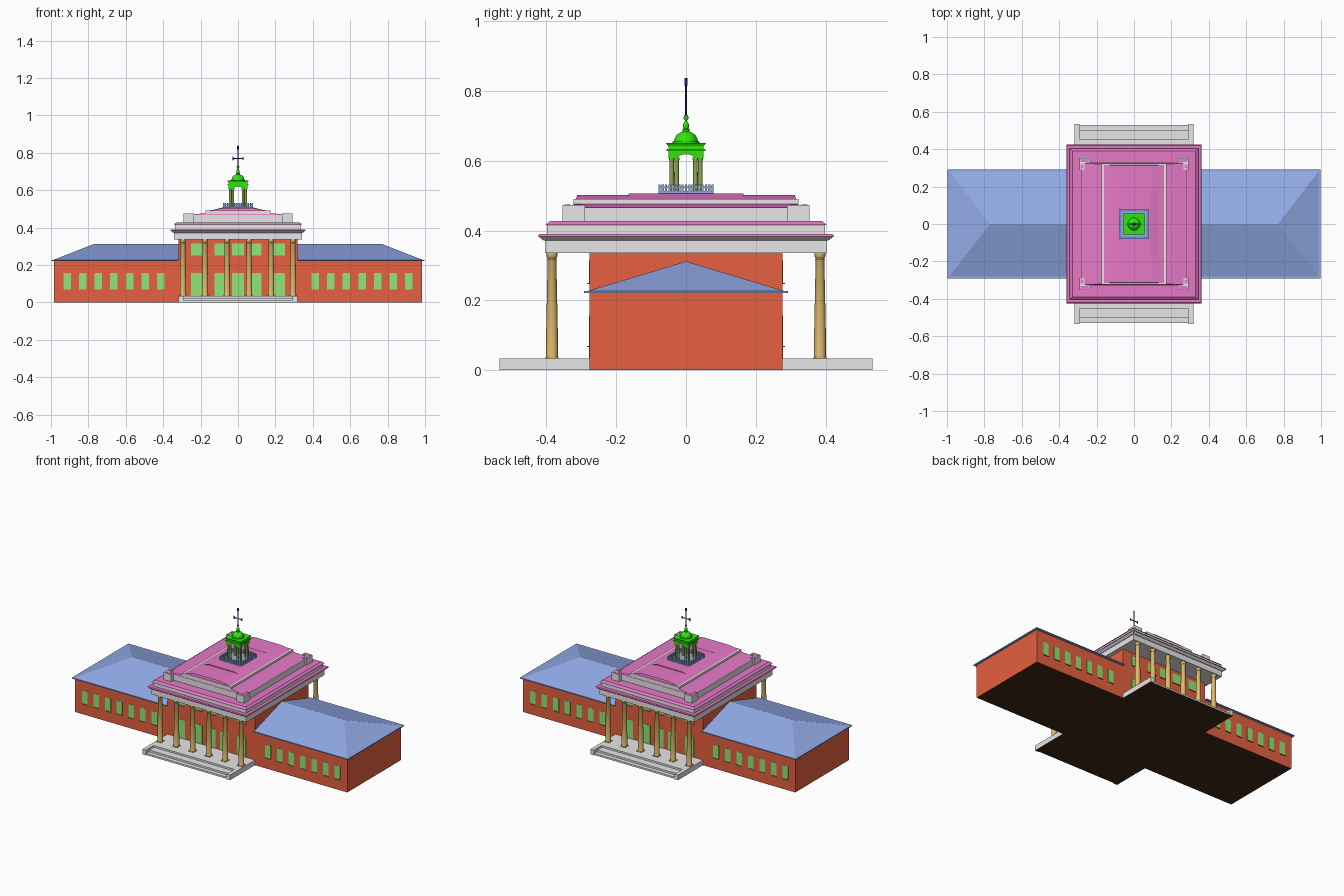
import bpy, bmesh, math

if "Cube" in bpy.data.objects:
    bpy.data.objects.remove(bpy.data.objects["Cube"])


def lin(c):
    c /= 255
    return c / 12.92 if c <= 0.04045 else ((c + 0.055) / 1.055) ** 2.4


def mat(name, r, g, b):
    m = bpy.data.materials.new(name)
    m.diffuse_color = (lin(r), lin(g), lin(b), 1)
    m.use_nodes = True
    m.node_tree.nodes["Principled BSDF"].inputs["Base Color"].default_value = m.diffuse_color
    return m


BRICK = mat("brick_red", 230, 96, 64)
STONE = mat("pale_stone", 230, 230, 230)
PINK = mat("pink_roofing", 231, 121, 200)
BLUE = mat("blue_slate", 146, 170, 231)
GLASS = mat("window_green", 142, 231, 117)
TAN = mat("tan_column", 222, 186, 108)
GREEN = mat("bright_green", 46, 232, 10)
OLIVE = mat("olive_post", 150, 176, 88)
NAVY = mat("navy_metal", 22, 34, 142)
DARK = mat("dark_brown_base", 62, 40, 20)


def mesh(name, verts, faces, m):
    me = bpy.data.meshes.new(name)
    me.from_pydata(verts, [], faces)
    bm = bmesh.new()
    bm.from_mesh(me)
    bmesh.ops.recalc_face_normals(bm, faces=bm.faces)
    bm.to_mesh(me)
    bm.free()
    me.materials.append(m)
    ob = bpy.data.objects.new(name, me)
    bpy.context.collection.objects.link(ob)
    return ob


BOX = [(0, 3, 2, 1), (4, 5, 6, 7), (0, 1, 5, 4), (1, 2, 6, 5), (2, 3, 7, 6), (3, 0, 4, 7)]
CORNERS = [(-1, -1), (1, -1), (1, 1), (-1, 1)]


def box(name, x0, x1, y0, y1, z0, z1, m):
    v = [(x, y, z) for z in (z0, z1) for x, y in ((x0, y0), (x1, y0), (x1, y1), (x0, y1))]
    ob = mesh(name, v, BOX, m)
    if z0 == 0:  # dark underside on everything that touches the ground
        ob.data.materials.append(DARK)
        for p in ob.data.polygons:
            p.material_index = int(p.normal.z < -.9)
    return ob


def tier(name, hx, hy, z0, z1, m, tx=None, ty=None):
    """Centred slab, optionally tapering to half sizes tx, ty at the top."""
    tx, ty = tx or hx, ty or hy
    v = [(a * hx, b * hy, z0) for a, b in CORNERS] + [(a * tx, b * ty, z1) for a, b in CORNERS]
    return mesh(name, v, BOX, m)


def lathe(name, prof, m, x=0, y=0, n=24):
    v = [(x + r * math.cos(2 * math.pi * i / n), y + r * math.sin(2 * math.pi * i / n), z)
         for r, z in prof for i in range(n)]
    f = [(k * n + i, k * n + (i + 1) % n, (k + 1) * n + (i + 1) % n, (k + 1) * n + i)
         for k in range(len(prof) - 1) for i in range(n)]
    f += [tuple(range(n))[::-1], tuple(range(len(v) - n, len(v)))]
    ob = mesh(name, v, f, m)
    bpy.ops.object.select_all(action='DESELECT')
    ob.select_set(True)
    bpy.context.view_layer.objects.active = ob
    bpy.ops.object.shade_smooth_by_angle(angle=math.radians(35))
    return ob


# brick walls
box("wing_walls", -.985, .985, -.277, .277, 0, .225, BRICK)
box("central_upper_walls", -.317, .317, -.277, .277, .225, .336, BRICK)

# hipped wing roofs with thin eaves
for s in (-1, 1):
    a, b = sorted((s * .317, s * .998))
    box("wing_eave", a, b, -.292, .292, .221, .227, BLUE)
    v = [(s * .317, -.285, .226), (s * .99, -.285, .226), (s * .99, .285, .226),
         (s * .317, .285, .226), (s * .317, 0, .312), (s * .77, 0, .312)]
    mesh("wing_roof", v, [(0, 1, 5, 4), (1, 2, 5), (2, 3, 4, 5), (0, 4, 3), (0, 3, 2, 1)], BLUE)


def window(x, s, w, z0, z1, sill):
    y = s * .277
    a, b = sorted((y, y + s * .0015))
    box("window", x - w / 2, x + w / 2, a, b, z0, z1, GLASS)
    if sill:
        a, b = sorted((y, y + s * .006))
        box("window_sill", x - w / 2, x + w / 2, a, b, z0 - .003, z0, BRICK)


for s in (-1, 1):
    # windows and doors
    for i in range(7):
        for e in (-1, 1):
            window(e * (.412 + .0837 * i), s, .04, .07, .156, True)
    for x in (-.22, -.095, 0, .095, .22):
        window(x, s, .062, .25, .314, True)
        window(x, s, .062, .034, .157, False)

    # portico floor, cheek walls and steps
    def slab(name, x0, x1, y0, y1, z1):
        a, b = sorted((s * y0, s * y1))
        box(name, x0, x1, a, b, 0, z1, STONE)
    slab("portico_floor", -.317, .317, .277, .455, .034)
    for e in (-1, 1):
        x0, x1 = sorted((e * .292, e * .317))
        slab("step_cheek", x0, x1, .455, .535, .034)
    slab("lower_step", -.292, .292, .455, .53, .011)
    slab("middle_step", -.292, .292, .455, .503, .0225)

    # portico columns
    for i in range(6):
        x = -.294 + i * .1176
        box("column_plinth", x - .018, x + .018, s * .384 - .018, s * .384 + .018, .034, .038, TAN)
        lathe("portico_column", [(.0175, .038), (.0175, .042), (.0165, .045), (.0165, .12),
              (.0125, .315), (.0145, .318), (.0125, .321), (.016, .328), (.016, .336)],
              TAN, x, s * .384)

# entablature and stepped roof
tier("entablature", .342, .404, .336, .372, STONE)
tier("cornice", .345, .408, .372, .383, STONE, .36, .423)
tier("cornice_roofing", .361, .424, .383, .390, PINK, .358, .421)
tier("upper_frieze", .338, .398, .390, .416, STONE)
tier("terrace_roof", .345, .404, .416, .427, PINK, .33, .39)
tier("attic_wall", .281, .328, .427, .466, STONE)
tier("attic_roof", .279, .326, .466, .477, PINK, .175, .32)
for sx, sy in CORNERS:
    # corner blocks with pink tops and a narrow stone rim
    for ax, bx, ay, by, t in ((.236, .291, .325, .354, .006), (.265, .291, .29, .325, .006)):
        x0, x1 = sorted((sx * ax, sx * bx))
        y0, y1 = sorted((sy * ay, sy * by))
        box("attic_corner_block", x0, x1, y0, y1, .427, .474, STONE)
        box("attic_corner_cap", x0 + t, x1 - t, y0 + t, y1 - t, .473, .4755, PINK)
tier("upper_attic_wall", .174, .323, .466, .490, STONE)
tier("upper_attic_roof", .167, .316, .489, .502, PINK, .09, .312)
tier("lantern_platform", .13, .165, .495, .507, PINK, .085, .165)

# railing and deck around the lantern
H = .076
tier("railing_deck", .079, .079, .505, .509, BLUE)
for s in (-1, 1):
    for z in (.509, .522):
        box("railing_bar", -H, H, s * H - .002, s * H + .002, z, z + .004, BLUE)
        box("railing_bar", s * H - .002, s * H + .002, -H, H, z, z + .004, BLUE)
    for i in range(17):
        t = -H + i * 2 * H / 16
        box("railing_picket", t - .003, t + .003, s * H - .003, s * H + .003, .507, .532, BLUE)
        if 0 < i < 16:
            box("railing_picket", s * H - .003, s * H + .003, t - .003, t + .003, .507, .532, BLUE)

# lantern posts, clustered at the corners
for sx, sy in CORNERS:
    for a, b in ((.041, .041), (.027, .041), (.041, .027)):
        lathe("lantern_post", [(.007, .508), (.0065, .6), (.008, .604), (.008, .61)],
              OLIVE, sx * a, sy * b, 12)

# arched lantern head
arch = [(-.05, .634), (-.05, .606)]
arch += [(-.025 * math.cos(math.pi * i / 10), .606 + .013 * math.sin(math.pi * i / 10)) for i in range(11)]
arch += [(.05, .606), (.05, .634)]
n = len(arch)
for k in range(4):
    c, s = round(math.cos(k * math.pi / 2)), round(math.sin(k * math.pi / 2))
    v = [(c * u - s * d, s * u + c * d, z) for d in (.05, .036) for u, z in arch]
    f = [tuple(range(n)), tuple(range(n, 2 * n))]
    f += [(i, (i + 1) % n, n + (i + 1) % n, n + i) for i in range(n)]
    mesh("lantern_arch", v, f, GREEN)
tier("lantern_lower_cornice", .056, .056, .628, .634, GREEN)
tier("lantern_frieze", .05, .05, .634, .643, GREEN)
tier("lantern_upper_cornice", .052, .052, .643, .651, GREEN, .057, .057)

# dome, finial and weathervane
dome = [(.038, .651), (.038, .655)]
dome += [(.034 * math.cos(t * math.pi / 20), .655 + .03 * math.sin(t * math.pi / 20)) for t in range(0, 9)]
dome += [(.010, .687), (.011, .690), (.007, .693), (.009, .70), (.008, .706), (.004, .712), (.003, .716),
         (.006, .719), (.0075, .724), (.006, .729), (.002, .732)]
lathe("lantern_dome", dome, GREEN)
lathe("vane_rod", [(.0024, .73), (.0022, .815), (.0045, .817), (.0045, .836), (.002, .838)], NAVY, n=12)
box("vane_arrow_shaft", -.028, .028, -.0015, .0015, .767, .771, NAVY)
for s, w in ((-1, .011), (1, .009)):
    v = [(s * .014, d, .769) for d in (-.0015, .0015)]
    v += [(s * .03, d, .769 + e * w) for d in (-.0015, .0015) for e in (-1, 1)]
    mesh("vane_arrow_end", v, [(0, 2, 3), (1, 5, 4), (0, 1, 4, 2), (0, 3, 5, 1), (2, 4, 5, 3)], NAVY)
